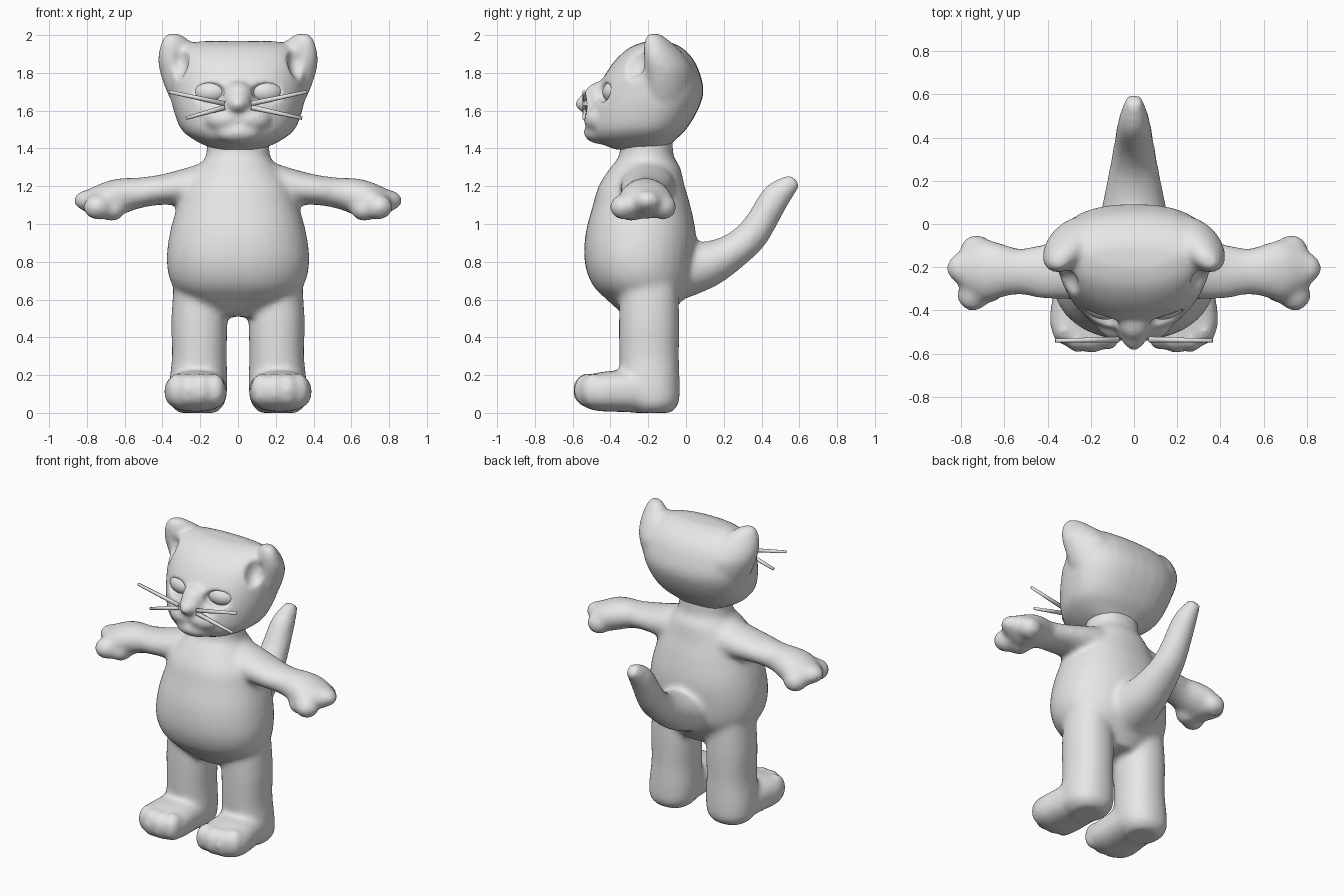
import bpy, bmesh, math
from mathutils import Vector, Matrix

cube = bpy.data.objects.get("Cube")
if cube:
    bpy.data.objects.remove(cube, do_unlink=True)

grey = bpy.data.materials.new("plain grey")
grey.use_nodes = True
grey.diffuse_color = (0.8, 0.8, 0.8, 1)
for node in grey.node_tree.nodes:
    if node.type == 'BSDF_PRINCIPLED':
        node.inputs["Base Color"].default_value = (0.8, 0.8, 0.8, 1)

X, Y, Z = Vector((1, 0, 0)), Vector((0, 1, 0)), Vector((0, 0, 1))


def make(name, bm):
    bmesh.ops.recalc_face_normals(bm, faces=bm.faces)
    for f in bm.faces:
        f.smooth = True
    mesh = bpy.data.meshes.new(name)
    bm.to_mesh(mesh)
    bm.free()
    mesh.materials.append(grey)
    obj = bpy.data.objects.new(name, mesh)
    bpy.context.collection.objects.link(obj)
    return obj


def spline(rows, steps=5):
    """Smooth curve through rows of numbers."""
    rows = [Vector(r) for r in rows]
    out = []
    for i in range(len(rows) - 1):
        a, b = rows[max(i - 1, 0)], rows[i]
        c, d = rows[i + 1], rows[min(i + 2, len(rows) - 1)]
        for k in range(steps):
            t = k / steps
            out.append(b + (c - a) * (t / 2) + (a * 2 - b * 5 + c * 4 - d) * (t * t / 2)
                       + (b * 3 - a - c * 3 + d) * (t ** 3 / 2))
    return out + [rows[-1]]


def loft(bm, rows, u, v, power=2.0, side=1, taper=0.0, n=32):
    """Skin rounded rings; each row is x, y, z, half size along u, half size along v."""
    def bend(w):
        return math.copysign(abs(w) ** (2 / power), w)
    rings = []
    for r in spline(rows):
        mid = Vector((r[0] * side, r[1], r[2]))
        ring = []
        for k in range(n):
            p, q = bend(math.cos(k * math.tau / n)), bend(math.sin(k * math.tau / n))
            ring.append(bm.verts.new(mid + u * r[3] * p * (1 + taper * q) + v * r[4] * q))
        rings.append(ring)
    for a, b in zip(rings, rings[1:]):
        for k in range(n):
            j = (k + 1) % n
            bm.faces.new((a[k], a[j], b[j], b[k]))
    bm.faces.new(rings[0])
    bm.faces.new(rings[-1])


def blob(bm, mid, size, side=1, turn=0):
    m = (Matrix.Translation((mid[0] * side, mid[1], mid[2]))
         @ Matrix.Rotation(turn * side, 4, 'Z') @ Matrix.Diagonal((*size, 1)))
    bmesh.ops.create_uvsphere(bm, u_segments=32, v_segments=20, radius=1, matrix=m)


def fuse(obj, voxel):
    mod = obj.modifiers.new("fuse", 'REMESH')
    mod.mode = 'VOXEL'
    mod.voxel_size = voxel
    mod.use_smooth_shade = True


def soften(obj, rounds):
    mod = obj.modifiers.new("soften", 'SMOOTH')
    mod.factor = 0.5
    mod.iterations = rounds


# Torso with neck
bm = bmesh.new()
loft(bm, [(0, -.21, 1.46, .165, .14), (0, -.21, 1.36, .17, .145),
          (0, -.215, 1.3, .21, .185), (0, -.235, 1.2, .285, .228),
          (0, -.235, 1.1, .32, .258), (0, -.24, .95, .362, .292),
          (0, -.245, .8, .378, .292), (0, -.235, .68, .35, .262),
          (0, -.22, .6, .27, .2), (0, -.2, .51, .14, .12)], X, Y, 2.2)

for s in (1, -1):
    # Leg, foot and toes
    loft(bm, [(.205, -.195, .75, .13, .15), (.205, -.195, .5, .148, .16),
              (.205, -.195, .3, .145, .158), (.21, -.19, .15, .155, .157),
              (.215, -.18, .05, .145, .142), (.215, -.18, 0, .1, .1)], X, Y, 2.2, s)
    loft(bm, [(.21, -.08, .11, .1, .1), (.21, -.2, .115, .145, .112),
              (.22, -.35, .115, .16, .11), (.225, -.46, .112, .166, .103),
              (.22, -.53, .11, .145, .085)], X, Z, 2.5, s)
    for x, y in ((.12, -.515), (.195, -.53), (.265, -.525), (.325, -.49)):
        blob(bm, (x, y, .12), (.055, .07, .09), s)
    # Arm, hand and fingers
    loft(bm, [(.12, -.205, 1.21, .14, .13), (.2, -.205, 1.205, .145, .115),
              (.3, -.21, 1.195, .14, .095), (.42, -.22, 1.18, .127, .08),
              (.53, -.22, 1.163, .107, .083), (.62, -.215, 1.145, .127, .098),
              (.7, -.215, 1.125, .145, .1), (.77, -.21, 1.12, .11, .075),
              (.83, -.205, 1.12, .065, .045)], Y, Z, 2, s)
    blob(bm, (.73, -.12, 1.09), (.075, .072, .068), s)
    blob(bm, (.8, -.205, 1.125), (.07, .07, .055), s)
    blob(bm, (.745, -.332, 1.09), (.075, .072, .068), s)
    blob(bm, (.67, -.29, 1.078), (.075, .075, .064), s)

# Tail
loft(bm, [(0, -.12, .75, .19, .19), (0, .08, .785, .148, .14),
          (0, .25, .858, .115, .096), (0, .365, .96, .094, .088),
          (0, .475, 1.138, .074, .08), (0, .58, 1.235, .04, .04)],
     X, Vector((0, -.65, .76)))
body = make("body", bm)
fuse(body, .016)
soften(body, 14)

# Head, broad at the back and narrowing to the face
bm = bmesh.new()
loft(bm, [(0, -.24, 1.393, .12, .13), (0, -.27, 1.44, .22, .208),
          (0, -.255, 1.5, .295, .255), (0, -.22, 1.6, .335, .282),
          (0, -.19, 1.7, .355, .283), (0, -.175, 1.8, .36, .248),
          (0, -.165, 1.88, .345, .198), (0, -.16, 1.94, .29, .128),
          (0, -.155, 1.968, .2, .05)], X, Y, 2.35, 1, .14)
# Bridge, nose and chin
blob(bm, (0, -.425, 1.68), (.09, .115, .08))
blob(bm, (0, -.5, 1.64), (.07, .075, .062))
blob(bm, (0, -.54, 1.635), (.045, .048, .04))
blob(bm, (0, -.45, 1.485), (.13, .092, .062))
for s in (1, -1):
    blob(bm, (.06, -.45, 1.555), (.12, .092, .075), s)  # cheek pad
    # Ear, slanting forward along the back corner of the head
    loft(bm, [(.19, -.1, 1.53, .1, .08), (.238, -.095, 1.68, .14, .11),
              (.272, -.09, 1.8, .155, .11), (.295, -.108, 1.87, .143, .095),
              (.314, -.133, 1.93, .114, .074), (.333, -.158, 1.98, .072, .049),
              (.342, -.168, 2.007, .035, .026)],
         Vector((.8 * s, -.6, 0)), Vector((.6 * s, .8, 0)), 2, s)
head = make("head", bm)

# Hollows for the ears and eyes
bm = bmesh.new()
for s in (1, -1):
    blob(bm, (.325, -.3, 1.87), (.062, .095, .105), s, .25)
    blob(bm, (.155, -.445, 1.698), (.088, .06, .054), s, .3)
hollows = make("hollow_cutter", bm)
hollows.hide_render = True
hollows.display_type = 'WIRE'
hollows.hide_set(True)

fuse(head, .012)
cut = head.modifiers.new("hollows", 'BOOLEAN')
cut.operation = 'DIFFERENCE'
cut.solver = 'EXACT'
cut.object = hollows
fuse(head, .011)
soften(head, 14)

# Eyes and whiskers
for s, label in ((1, "left"), (-1, "right")):
    bm = bmesh.new()
    blob(bm, (.15, -.375, 1.698), (.092, .065, .062), s, .3)
    make(label + "_eye", bm)

    bm = bmesh.new()
    low_end = .34 if s > 0 else .275
    for start, end in (((.07, 1.637), (.365, 1.7)), ((.07, 1.618), (low_end, 1.56))):
        a = Vector((start[0] * s, -.535, start[1]))
        b = Vector((end[0] * s, -.54, end[1]))
        m = Matrix.Translation((a + b) / 2) @ (b - a).to_track_quat('Z', 'Y').to_matrix().to_4x4()
        bmesh.ops.create_cone(bm, cap_ends=True, segments=10, radius1=.014,
                              radius2=.009, depth=(b - a).length, matrix=m)
    make(label + "_whiskers", bm)
